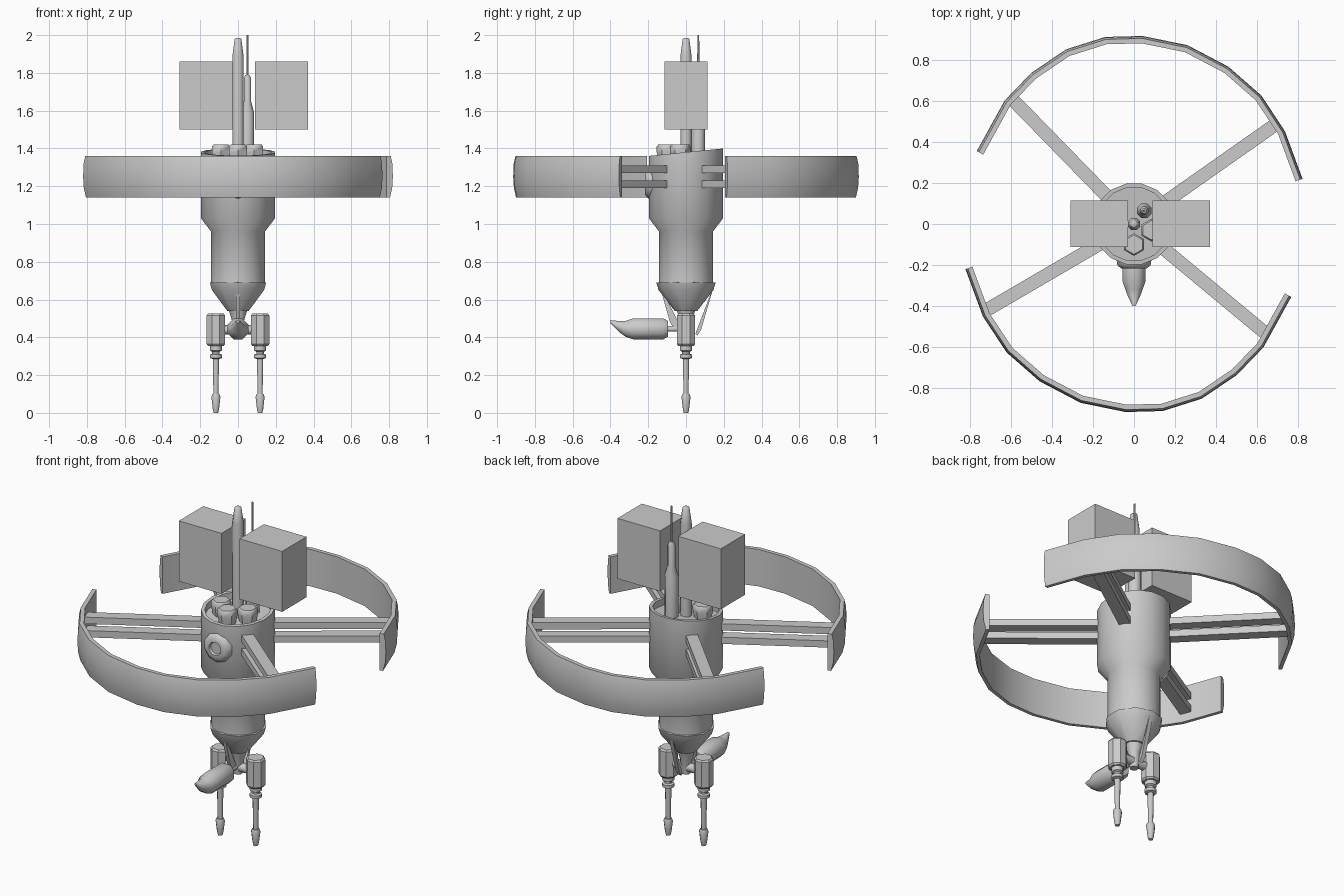
import bpy, bmesh, math
from mathutils import Vector, Matrix

cube = bpy.data.objects.get("Cube")
if cube:
    bpy.data.objects.remove(cube)

grey = bpy.data.materials.new("hull_grey")
grey.use_nodes = True
grey.diffuse_color = (0.6, 0.6, 0.6, 1)
grey.node_tree.nodes["Principled BSDF"].inputs["Base Color"].default_value = (0.6, 0.6, 0.6, 1)


def finish(name, bm, angle=40):
    bmesh.ops.recalc_face_normals(bm, faces=bm.faces)
    mesh = bpy.data.meshes.new(name)
    bm.to_mesh(mesh)
    bm.free()
    mesh.materials.append(grey)
    obj = bpy.data.objects.new(name, mesh)
    bpy.context.collection.objects.link(obj)
    bpy.ops.object.select_all(action='DESELECT')
    obj.select_set(True)
    bpy.context.view_layer.objects.active = obj
    bpy.ops.object.shade_smooth_by_angle(angle=math.radians(angle))
    return obj


def skin(bm, rings):
    """Bridge a list of vertex loops and cap both ends."""
    n = len(rings[0])
    for a, b in zip(rings, rings[1:]):
        for i in range(n):
            j = (i + 1) % n
            bm.faces.new((a[i], a[j], b[j], b[i]))
    bm.faces.new(rings[0])
    bm.faces.new(rings[-1])


def lathe(name, profile, origin=(0, 0, 0), sides=8, axis='Z', slope=0, angle=50):
    """Revolve (radius, height) pairs around an axis through origin."""
    bm = bmesh.new()
    rings = []
    for r, h in profile:
        ring = []
        for i in range(sides):
            a = math.tau * (i + 0.5) / sides
            p = Vector((r * math.cos(a), r * math.sin(a), h))
            if h > 1.3:
                p.z += slope * p.y
            ring.append(bm.verts.new(p))
        rings.append(ring)
    skin(bm, rings)
    if axis == 'Y':
        bm.transform(Matrix.Rotation(math.pi / 2, 4, 'X'))
    elif axis == 'X':
        bm.transform(Matrix.Rotation(math.pi / 2, 4, 'Y'))
    bm.transform(Matrix.Translation(origin))
    return finish(name, bm, angle)


def box(name, lo, hi):
    bm = bmesh.new()
    bmesh.ops.create_cube(bm, size=1)
    lo, hi = Vector(lo), Vector(hi)
    for v in bm.verts:
        v.co = (lo + hi) / 2 + v.co * (hi - lo)
    return finish(name, bm)


def plate(name, outline, half_width):
    """Extrude a (y, z) outline across x."""
    bm = bmesh.new()
    skin(bm, [[bm.verts.new((x, y, z)) for y, z in outline] for x in (-half_width, half_width)])
    return finish(name, bm)


# Main hull with a slanted, recessed top
lathe("hull", [(0.145, 0.68), (0.145, 0.96), (0.2, 1.03), (0.2, 1.38),
               (0.18, 1.38), (0.18, 1.34)], sides=16, slope=0.1)
lathe("tail_cone", [(0.06, 0.54), (0.145, 0.65), (0.157, 0.69), (0.14, 0.692)], sides=10)
lathe("tail_neck", [(0.025, 0.4), (0.035, 0.49), (0.055, 0.55)])
lathe("front_port", [(0.09, 0.17), (0.085, 0.2), (0.065, 0.217), (0.04, 0.217), (0.035, 0.205)],
      (0, 0, 1.22), axis='Y', sides=10)

# Two ring guards, one the half turn of the other
path = [(-0.765, 0.355), (-0.63, 0.6), (-0.5, 0.735), (-0.33, 0.85), (-0.14, 0.91), (0.04, 0.915),
        (0.26, 0.87), (0.46, 0.765), (0.62, 0.625), (0.735, 0.45), (0.82, 0.22)]
section = [(0.012, 1.36), (0.003, 1.32), (0, 1.25), (0.004, 1.19), (0.016, 1.14),
           (0.036, 1.14), (0.036, 1.36)]
for name, sign in (("rear_ring_guard", 1), ("front_ring_guard", -1)):
    bm = bmesh.new()
    rings = []
    for k, (x, y) in enumerate(path):
        a, b = path[max(k - 1, 0)], path[min(k + 1, len(path) - 1)]
        inward = Vector((b[1] - a[1], a[0] - b[0])).normalized()
        rings.append([bm.verts.new((sign * (x + inward.x * d), sign * (y + inward.y * d), z))
                      for d, z in section])
    skin(bm, rings)
    finish(name, bm)

# Paired spars joining hull and guards
ends = {"rear_right": (-0.59, 0.605), "rear_left": (0.69, 0.485),
        "front_right": (-0.72, -0.42), "front_left": (0.65, -0.54)}
for side, end in ends.items():
    end = Vector(end)
    for level, z in (("lower", 1.21), ("upper", 1.29)):
        bm = bmesh.new()
        bmesh.ops.create_cube(bm, size=1)
        inner, outer = 0.14, end.length
        for v in bm.verts:
            v.co = ((v.co.x + 0.5) * (outer - inner) + inner, v.co.y * 0.065, z + v.co.z * 0.04)
        bm.transform(Matrix.Rotation(math.atan2(end.y, end.x), 4, 'Z'))
        finish(f"{side}_{level}_spar", bm)

# Masts, antenna and canisters on the deck
lathe("main_mast", [(0.032, 1.33), (0.032, 1.89), (0.019, 1.98), (0.012, 1.985)])
lathe("sensor_mast", [(0.038, 1.33), (0.038, 1.59), (0.021, 1.65), (0.021, 1.77), (0.012, 1.79)],
      (0.05, 0.065, 0))
lathe("whip_antenna", [(0.006, 1.78), (0.005, 2.0)], (0.05, 0.065, 0), sides=6)
for k, (x, y) in enumerate([(-0.09, -0.03), (0, -0.1), (0.085, -0.03)]):
    lathe(f"canister_{k + 1}", [(0.045, 1.33), (0.055, 1.38), (0.055, 1.41), (0.047, 1.42)],
          (x, y, 0), sides=6)

# Equipment boxes
box("right_box", (-0.31, -0.113, 1.5), (-0.03, 0.115, 1.86))
box("left_box", (0.09, -0.113, 1.5), (0.37, 0.115, 1.86))

# Legs hung from a cross axle
lathe("axle", [(0.026, -0.1), (0.026, 0.1)], (0, 0, 0.44), axis='X')
for side, x in (("right", -0.117), ("left", 0.117)):
    lathe(f"{side}_leg_pod", [(0.045, 0.355), (0.053, 0.365), (0.053, 0.515), (0.045, 0.525)],
          (x, 0, 0), angle=35)
    lathe(f"{side}_leg", [(0.014, 0.09), (0.018, 0.285), (0.034, 0.29), (0.034, 0.308),
                          (0.022, 0.313), (0.022, 0.323), (0.034, 0.33), (0.034, 0.36)], (x, 0, 0))
    lathe(f"{side}_foot", [(0.013, 0), (0.018, 0.02), (0.026, 0.085), (0.02, 0.1)], (x, 0, 0))

# Forward pod, its arm and the support fins
pod = lathe("forward_pod", [(0.045, 0.095), (0.06, 0.12), (0.06, 0.28), (0.045, 0.32),
                            (0.035, 0.345), (0.008, 0.4)], (0, 0, 0.445), axis='Y')
for v in pod.data.vertices:
    if v.co.y < -0.33:
        v.co.z += (-0.33 - v.co.y) * 0.55
lathe("pod_arm", [(0.016, 0), (0.016, 0.1)], (0, 0, 0.445), axis='Y')
plate("rear_fin", [(0.15, 0.68), (0.13, 0.63), (0.05, 0.42), (0.06, 0.41), (0.08, 0.44)], 0.012)
plate("front_fin", [(-0.13, 0.64), (-0.1, 0.6), (-0.03, 0.46), (-0.06, 0.44), (-0.085, 0.48)], 0.01)
